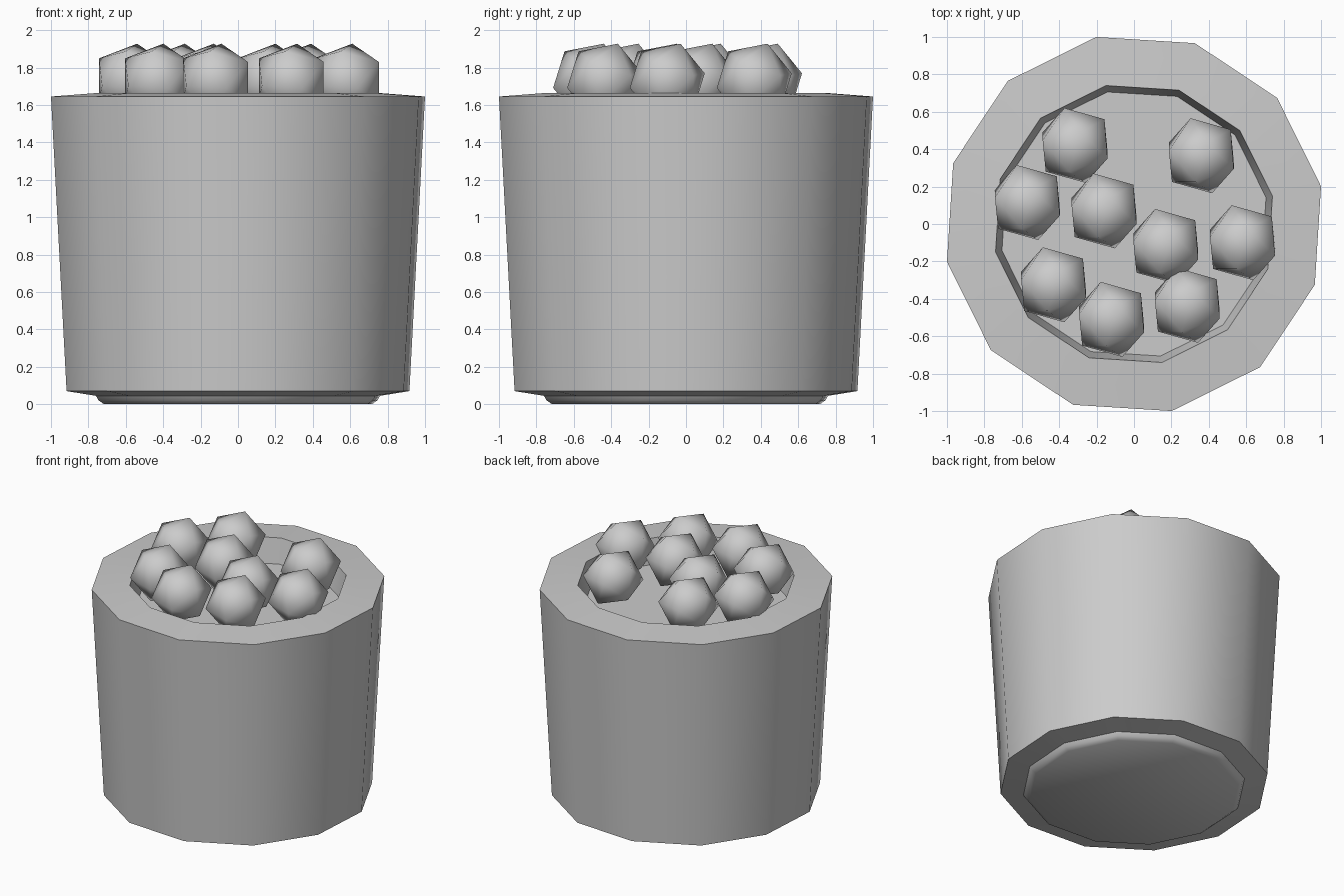
import bpy, bmesh, math
from math import cos, sin, tau
from mathutils import Matrix, Vector

cube = bpy.data.objects.get("Cube")
if cube:
    bpy.data.objects.remove(cube, do_unlink=True)

grey = bpy.data.materials.new("plain grey")
grey.use_nodes = True
grey.diffuse_color = (0.6, 0.6, 0.6, 1)
grey.node_tree.nodes["Principled BSDF"].inputs["Base Color"].default_value = (0.6, 0.6, 0.6, 1)


def add_object(name, bm, angle):
    bmesh.ops.recalc_face_normals(bm, faces=bm.faces[:])
    mesh = bpy.data.meshes.new(name)
    bm.to_mesh(mesh)
    bm.free()
    mesh.materials.append(grey)
    obj = bpy.data.objects.new(name, mesh)
    bpy.context.collection.objects.link(obj)
    bpy.ops.object.select_all(action="DESELECT")
    obj.select_set(True)
    bpy.context.view_layer.objects.active = obj
    bpy.ops.object.shade_smooth_by_angle(angle=math.radians(angle))
    return obj


# Tapered twelve-sided pot: foot, wall, rim and shallow recess as (radius, height)
SIDES = 12
TURN = math.radians(11.4)
profile = [(0.73, 0), (0.76, 0.02), (0.775, 0.045), (0.935, 0.07),
           (1.02, 1.645), (0.755, 1.665), (0.72, 1.48)]
bm = bmesh.new()
rings = []
for r, z in profile:
    angles = [TURN + tau * i / SIDES for i in range(SIDES)]
    rings.append([bm.verts.new((r * cos(a), r * sin(a), z)) for a in angles])
for low, high in zip(rings, rings[1:]):
    for i in range(SIDES):
        j = (i + 1) % SIDES
        bm.faces.new((low[i], low[j], high[j], high[i]))
bm.faces.new(rings[0])
bm.faces.new(rings[-1])
add_object("pot", bm, 40)

# Tilted twenty-sided balls resting in the recess
RADIUS = 0.212
PHI = (1 + math.sqrt(5)) / 2
tilt = Matrix.Rotation(math.radians(11), 4, "X") @ Matrix.Rotation(math.radians(-16), 4, "Z")
centres = [(-0.315, 0.42), (-0.57, 0.115), (-0.16, 0.07), (0.36, 0.365), (0.17, -0.12),
           (0.58, -0.1), (-0.43, -0.325), (-0.12, -0.51), (0.285, -0.435)]
for n, (x, y) in enumerate(centres):
    bm = bmesh.new()
    for a in (-1, 1):
        for b in (-PHI, PHI):
            for corner in ((0, a, b), (a, b, 0), (b, 0, a)):
                bm.verts.new(tilt @ (Vector(corner).normalized() * RADIUS))
    bmesh.ops.convex_hull(bm, input=bm.verts[:])
    ball = add_object(f"ball_{n + 1}", bm, 60)
    ball.location = (x, y, 1.73)
